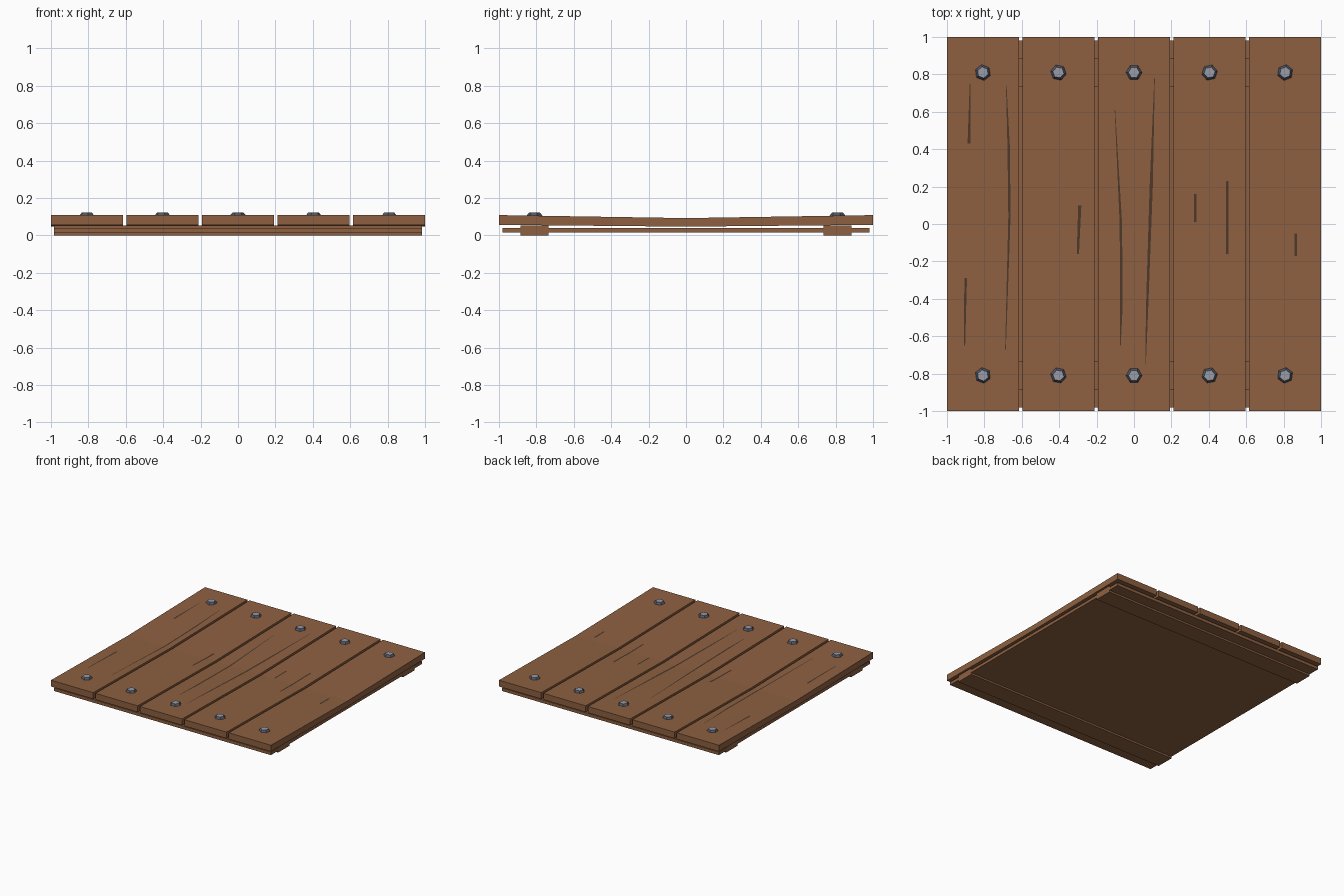
import bpy, bmesh, math
from mathutils import Matrix

cube = bpy.data.objects.get("Cube")
if cube:
    bpy.data.objects.remove(cube, do_unlink=True)


def material(name, rgb):
    m = bpy.data.materials.new(name)
    m.use_nodes = True
    m.diffuse_color = (*rgb, 1)
    m.node_tree.nodes["Principled BSDF"].inputs["Base Color"].default_value = (*rgb, 1)
    return m


WOOD = material("brown wood", (0.27, 0.118, 0.053))
CRACK = material("dark wood crack", (0.075, 0.04, 0.022))
STEEL = material("grey steel", (0.32, 0.34, 0.39))
DARK_STEEL = material("dark steel", (0.085, 0.095, 0.13))

PITCH, PLANK_W = 0.404, 0.384
TOP, THICK, SAG = 0.108, 0.052, 0.016


def sag(y):
    """Drop of the plank surface towards the middle of its length."""
    return SAG * (1 - min(abs(y), 1))


def finish(name, bm, *mats):
    bmesh.ops.recalc_face_normals(bm, faces=bm.faces)
    mesh = bpy.data.meshes.new(name)
    bm.to_mesh(mesh)
    bm.free()
    for m in mats:
        mesh.materials.append(m)
    ob = bpy.data.objects.new(name, mesh)
    bpy.context.collection.objects.link(ob)
    return ob


def box(name, centre, size, cuts=False):
    bm = bmesh.new()
    bmesh.ops.create_cube(bm, size=1, matrix=Matrix.Translation(centre) @ Matrix.Diagonal((*size, 1)))
    if cuts:
        # bend the plank at its middle
        long_edges = [e for e in bm.edges if abs(e.verts[0].co.y - e.verts[1].co.y) > 1]
        bmesh.ops.subdivide_edges(bm, edges=long_edges, cuts=3, use_grid_fill=True)
        for v in bm.verts:
            v.co.z -= sag(v.co.y) * (1 if v.co.z > centre[2] else 0.6)
    return finish(name, bm, WOOD)


def bolt(name, x, y, turn):
    bm = bmesh.new()
    bmesh.ops.create_cone(bm, cap_ends=True, segments=6, radius1=0.046, radius2=0.03, depth=0.02,
                          matrix=Matrix.Translation((x, y, 0.111)) @ Matrix.Rotation(turn, 4, "Z"))
    bm.normal_update()
    for f in bm.faces:
        f.material_index = 0 if f.normal.z > 0.9 else 1
    return finish(name, bm, STEEL, DARK_STEEL)


def crack(name, path):
    """Thin dark strip lying on the plank; path holds (x, y, width)."""
    pts = []
    for (x0, y0, w0), (x1, y1, w1) in zip(path, path[1:]):
        # add a point where the strip crosses the bend
        pts.append((x0, y0, w0))
        if y0 * y1 < 0:
            t = y0 / (y0 - y1)
            pts.append((x0 + t * (x1 - x0), 0, w0 + t * (w1 - w0)))
    pts.append(path[-1])
    bm = bmesh.new()
    rows = []
    for x, y, w in pts:
        z = TOP - sag(y) + 0.001
        rows.append([bm.verts.new((x + s * w / 2, y, z)) for s in (-1, 1)])
    for a, b in zip(rows, rows[1:]):
        bm.faces.new((a[0], b[0], b[1], a[1]))
    return finish(name, bm, CRACK)


# Backing board and the two battens across it
box("backing_board", (0, 0, 0.0275), (1.97, 1.96, 0.025))
for side, y in (("front", -0.81), ("back", 0.81)):
    box(side + "_batten", (0, y, 0.026), (1.97, 0.15, 0.052))

# Five sagging planks, each bolted at both ends
for i in range(5):
    x = (i - 2) * PITCH
    box(f"plank_{i + 1}", (x, 0, TOP - THICK / 2), (PLANK_W, 2, THICK), cuts=True)
    for side, y in (("front", -0.81), ("back", 0.81)):
        bolt(f"{side}_bolt_{i + 1}", x, y, math.radians(8 + 11 * i))

# Cracks in the wood
CRACKS = [
    [(-0.877, 0.75, 0.003), (-0.882, 0.43, 0.016)],
    [(-0.683, 0.74, 0.003), (-0.67, 0.41, 0.013), (-0.666, 0.04, 0.012), (-0.687, -0.67, 0.004)],
    [(-0.9, -0.29, 0.014), (-0.906, -0.65, 0.007)],
    [(-0.29, 0.1, 0.017), (-0.3, -0.16, 0.012)],
    [(-0.102, 0.61, 0.003), (-0.07, 0, 0.013), (-0.068, -0.45, 0.014), (-0.073, -0.65, 0.004)],
    [(0.11, 0.78, 0.003), (0.092, 0.2, 0.017), (0.07, -0.45, 0.012), (0.062, -0.75, 0.003)],
    [(0.328, 0.16, 0.013), (0.328, 0.01, 0.012)],
    [(0.498, 0.23, 0.014), (0.498, -0.16, 0.012)],
    [(0.865, -0.05, 0.014), (0.865, -0.17, 0.014)],
]
for i, path in enumerate(CRACKS):
    crack(f"crack_{i + 1}", path)
